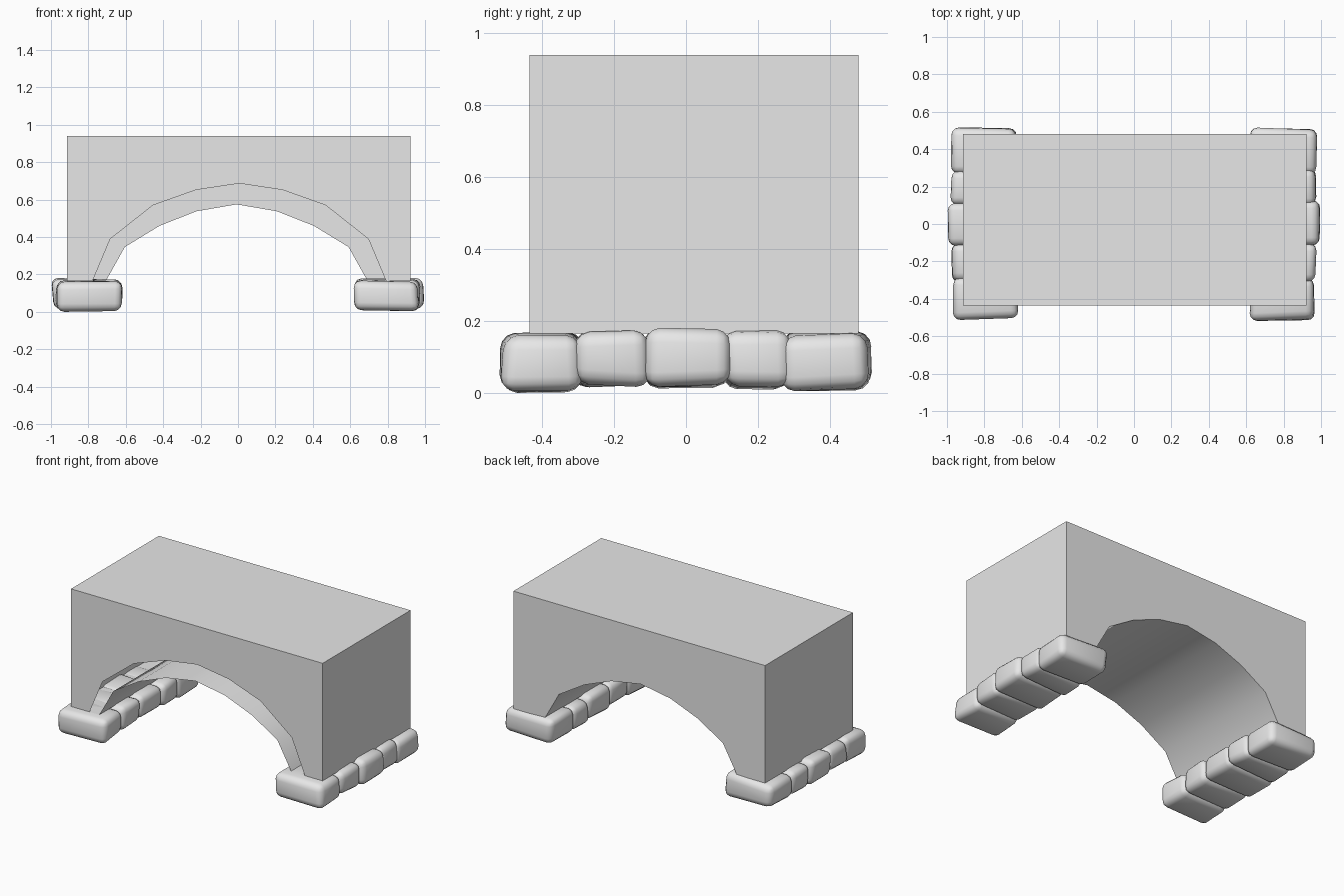
import bpy, bmesh, random
from mathutils import Vector

random.seed(4)
if "Cube" in bpy.data.objects:
    bpy.data.objects.remove(bpy.data.objects["Cube"], do_unlink=True)

stone_grey = bpy.data.materials.new("stone_grey")
stone_grey.use_nodes = True
stone_grey.diffuse_color = (0.8, 0.8, 0.8, 1)
stone_grey.node_tree.nodes["Principled BSDF"].inputs["Base Color"].default_value = (0.8, 0.8, 0.8, 1)


def finish(bm, name, smooth=False):
    mesh = bpy.data.meshes.new(name)
    bm.to_mesh(mesh)
    bm.free()
    mesh.materials.append(stone_grey)
    for poly in mesh.polygons:
        poly.use_smooth = smooth
    obj = bpy.data.objects.new(name, mesh)
    bpy.context.collection.objects.link(obj)
    return obj


def arch(half, centre):
    """Full arch outline from one half, listed foot to crown."""
    left = [(centre - x, z) for x, z in half]
    right = [(centre + x, z) for x, z in reversed(half[:-1])]
    return left + right


LEFT, RIGHT, FRONT, BACK, BASE, TOP = -0.913, 0.922, -0.435, 0.48, 0.165, 0.94
wide_arch = arch([(0.785, BASE), (0.69, 0.39), (0.462, 0.57), (0.232, 0.652), (0, 0.687)], 0.007)
tunnel_arch = arch([(0.70, BASE), (0.598, 0.347), (0.413, 0.46), (0.215, 0.538), (0, 0.575)], -0.007)

# Hollow bridge block: wide opening in front, narrow one behind
bm = bmesh.new()


def face(points):
    return bm.faces.new([bm.verts.new(p) for p in points])


for y, opening in ((FRONT, wide_arch), (BACK, tunnel_arch)):
    outline = [(LEFT, BASE), *opening, (RIGHT, BASE), (RIGHT, TOP), (LEFT, TOP)]
    if y == BACK:
        outline.reverse()
    face([(x, y, z) for x, z in outline])
face([(LEFT, FRONT, TOP), (RIGHT, FRONT, TOP), (RIGHT, BACK, TOP), (LEFT, BACK, TOP)])
face([(LEFT, BACK, BASE), (LEFT, FRONT, BASE), (LEFT, FRONT, TOP), (LEFT, BACK, TOP)])
face([(RIGHT, FRONT, BASE), (RIGHT, BACK, BASE), (RIGHT, BACK, TOP), (RIGHT, FRONT, TOP)])
for a, b in ((LEFT, tunnel_arch[0][0]), (tunnel_arch[-1][0], RIGHT)):
    face([(a, BACK, BASE), (b, BACK, BASE), (b, FRONT, BASE), (a, FRONT, BASE)])
bmesh.ops.remove_doubles(bm, verts=bm.verts, dist=0.0005)
finish(bm, "bridge_block")

# Thin tunnel lining running from front to back
bm = bmesh.new()
rows = [[bm.verts.new((x, y, z)) for x, z in tunnel_arch] for y in (FRONT, BACK)]
for i in range(len(tunnel_arch) - 1):
    bm.faces.new((rows[0][i], rows[1][i], rows[1][i + 1], rows[0][i + 1]))
finish(bm, "tunnel_lining", smooth=True)


# Rounded, slightly uneven footing stones
def stone(name, x0, x1, y0, y1, z0, z1):
    bm = bmesh.new()
    bmesh.ops.create_cube(bm, size=1)
    size = Vector((x1 - x0, y1 - y0, z1 - z0))
    mid = Vector((x0 + x1, y0 + y1, z0 + z1)) / 2
    for v in bm.verts:
        v.co = mid + v.co * size
        pull = Vector([random.uniform(0, 0.02) for _ in range(3)])
        v.co += Vector([-p if c > m else p for p, c, m in zip(pull, v.co, mid)])
    bmesh.ops.bevel(bm, geom=bm.edges[:], offset=0.04, segments=3, profile=0.5,
                    affect='EDGES', clamp_overlap=True)
    # Swell the middle so that neighbours meet in a notch
    for v in bm.verts:
        t = (v.co.y - mid.y) / (size.y / 2)
        v.co.z = mid.z + (v.co.z - mid.z) * (1.04 - 0.1 * t * t)
        v.co.z = max(z0, v.co.z)
    finish(bm, name, smooth=True)


spans = [(-0.52, -0.28), (-0.32, -0.09), (-0.13, 0.13), (0.09, 0.30), (0.26, 0.52)]
outer = [0.975, 0.985, 1.0, 0.985, 0.985]
for side, word in ((1, "left"), (-1, "right")):
    for i, (y0, y1) in enumerate(spans):
        tall = 0.184 if i == 2 else 0.176
        low = 0.0 if i in (0, 4) else 0.01
        xs = sorted((side * 0.615, side * outer[i]))
        stone(f"{word}_footing_stone_{i + 1}", *xs, y0, y1, low, tall)
